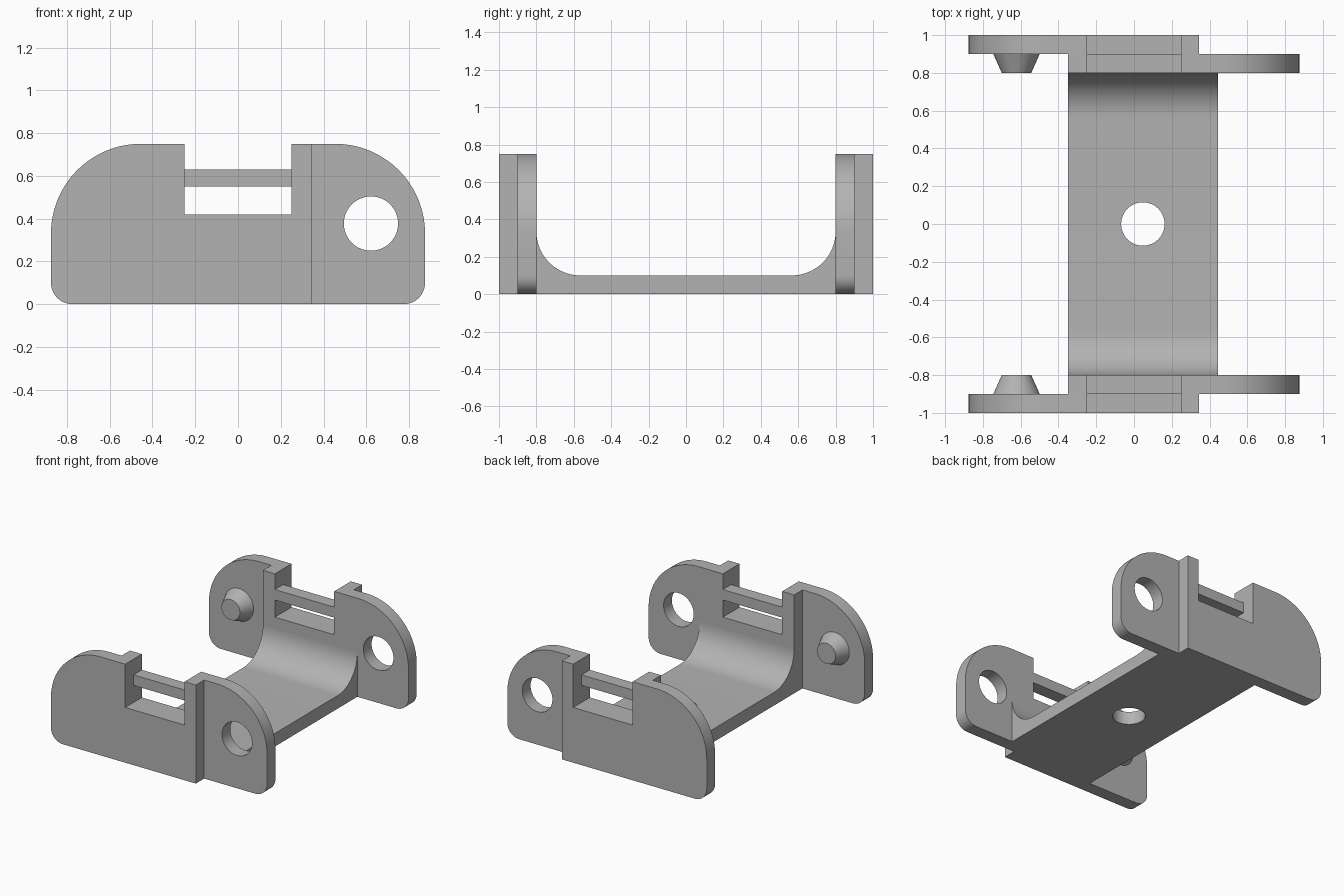
import bpy, bmesh
from math import sin, cos, pi, radians
from mathutils import Matrix, Vector

cube = bpy.data.objects.get("Cube")
if cube:
    bpy.data.objects.remove(cube, do_unlink=True)

grey = bpy.data.materials.new("plain grey")
grey.use_nodes = True
COLOR = (0.45, 0.45, 0.45, 1)
grey.diffuse_color = COLOR
grey.node_tree.nodes["Principled BSDF"].inputs["Base Color"].default_value = COLOR

# Rows place (profile u, profile v, depth) into x, y, z
ALONG_X = Matrix(((0, 0, 1), (1, 0, 0), (0, 1, 0))).to_4x4()
ALONG_Y = Matrix(((1, 0, 0), (0, 0, 1), (0, 1, 0))).to_4x4()


def arc(cx, cy, r, start, end, steps=20):
    angles = [radians(start + (end - start) * i / steps) for i in range(steps + 1)]
    return [(cx + r * cos(a), cy + r * sin(a)) for a in angles]


def activate(obj):
    bpy.ops.object.select_all(action='DESELECT')
    obj.select_set(True)
    bpy.context.view_layer.objects.active = obj


def finish(obj, mirror):
    obj.data.materials.clear()
    obj.data.materials.append(grey)
    activate(obj)
    bpy.ops.object.shade_smooth_by_angle(angle=radians(30))
    if mirror:
        mod = obj.modifiers.new("Mirror", 'MIRROR')
        mod.use_axis = (False, True, False)
        mod.use_mirror_merge = False
    return obj


def extrude_profile(name, loops, matrix, low, high, mirror=True):
    """Fill closed outlines (inner loops become holes) and give them depth."""
    curve = bpy.data.curves.new(name, 'CURVE')
    curve.dimensions = '2D'
    curve.fill_mode = 'BOTH'
    curve.extrude = (high - low) / 2
    for loop in loops:
        spline = curve.splines.new('POLY')
        spline.points.add(len(loop) - 1)
        for point, (u, v) in zip(spline.points, loop):
            point.co = (u, v, 0, 1)
        spline.use_cyclic_u = True
    obj = bpy.data.objects.new(name, curve)
    bpy.context.collection.objects.link(obj)
    activate(obj)
    bpy.ops.object.convert(target='MESH')
    obj = bpy.context.object
    bm = bmesh.new()
    bm.from_mesh(obj.data)
    bm.transform(matrix @ Matrix.Translation((0, 0, (low + high) / 2)))
    bmesh.ops.remove_doubles(bm, verts=bm.verts, dist=0.0001)
    bmesh.ops.recalc_face_normals(bm, faces=bm.faces)
    bm.to_mesh(obj.data)
    bm.free()
    return finish(obj, mirror)


def cone(name, r1, r2, depth, matrix, mirror=True):
    mesh = bpy.data.meshes.new(name)
    bm = bmesh.new()
    bmesh.ops.create_cone(bm, cap_ends=True, segments=48, radius1=r1,
                          radius2=r2, depth=depth, matrix=matrix)
    bm.to_mesh(mesh)
    bm.free()
    obj = bpy.data.objects.new(name, mesh)
    bpy.context.collection.objects.link(obj)
    return finish(obj, mirror)


TOP, END, NOTCH, SILL = 0.75, 0.875, 0.25, 0.42
ROUND, FOOT = 0.42, 0.1
PIVOT_X, PIVOT_Z = 0.622, 0.377


def side_outline(back_x):
    """Plate with a rounded end at +x, a square end at back_x and a top notch."""
    return ([(back_x, 0)]
            + arc(END - FOOT, FOOT, FOOT, -90, 0, 10)
            + arc(END - ROUND, TOP - ROUND, ROUND, 0, 90, 28)
            + [(NOTCH, TOP), (NOTCH, SILL), (-NOTCH, SILL), (-NOTCH, TOP), (back_x, TOP)])


# Side walls: inner plate with the pivot hole, outer plate facing the other way
hole = arc(PIVOT_X, PIVOT_Z, 0.127, 0, 352.5, 47)
extrude_profile("inner_plate", [side_outline(-0.35), hole], ALONG_Y, -0.9, -0.8)
outer = [(-x, z) for x, z in side_outline(-0.345)]
extrude_profile("outer_plate", [outer], ALONG_Y, -1.0, -0.9)

# Thin bar across each notch
bar = [(-NOTCH, 0.55), (NOTCH, 0.55), (NOTCH, 0.63), (-NOTCH, 0.63)]
extrude_profile("notch_bar", [bar], ALONG_Y, -0.9, -0.8)

# Tapered pivot pins on the inside of the outer plates
pin_place = Matrix.Translation((-PIVOT_X, -0.85, PIVOT_Z)) @ Matrix.Rotation(-pi / 2, 4, 'X')
cone("pivot_pin", 0.123, 0.078, 0.1, pin_place)

# Floor with filleted ends
R = 0.235
saddle = ([(-0.8, 0), (0.8, 0)]
          + arc(0.8 - R, 0.1 + R, R, 0, -90)
          + arc(-0.8 + R, 0.1 + R, R, -90, -180))
floor = extrude_profile("floor", [saddle], ALONG_X, -0.35, 0.445, mirror=False)

# Drilled hole in the floor
drill = cone("floor_drill", 0.115, 0.115, 0.6, Matrix.Translation((0.047, 0, 0)), mirror=False)
drill.hide_render = True
cut = floor.modifiers.new("Hole", 'BOOLEAN')
cut.operation = 'DIFFERENCE'
cut.solver = 'EXACT'
cut.object = drill
activate(floor)
bpy.ops.object.modifier_apply(modifier=cut.name)
bpy.data.objects.remove(drill, do_unlink=True)
bpy.ops.object.shade_smooth_by_angle(angle=radians(30))
